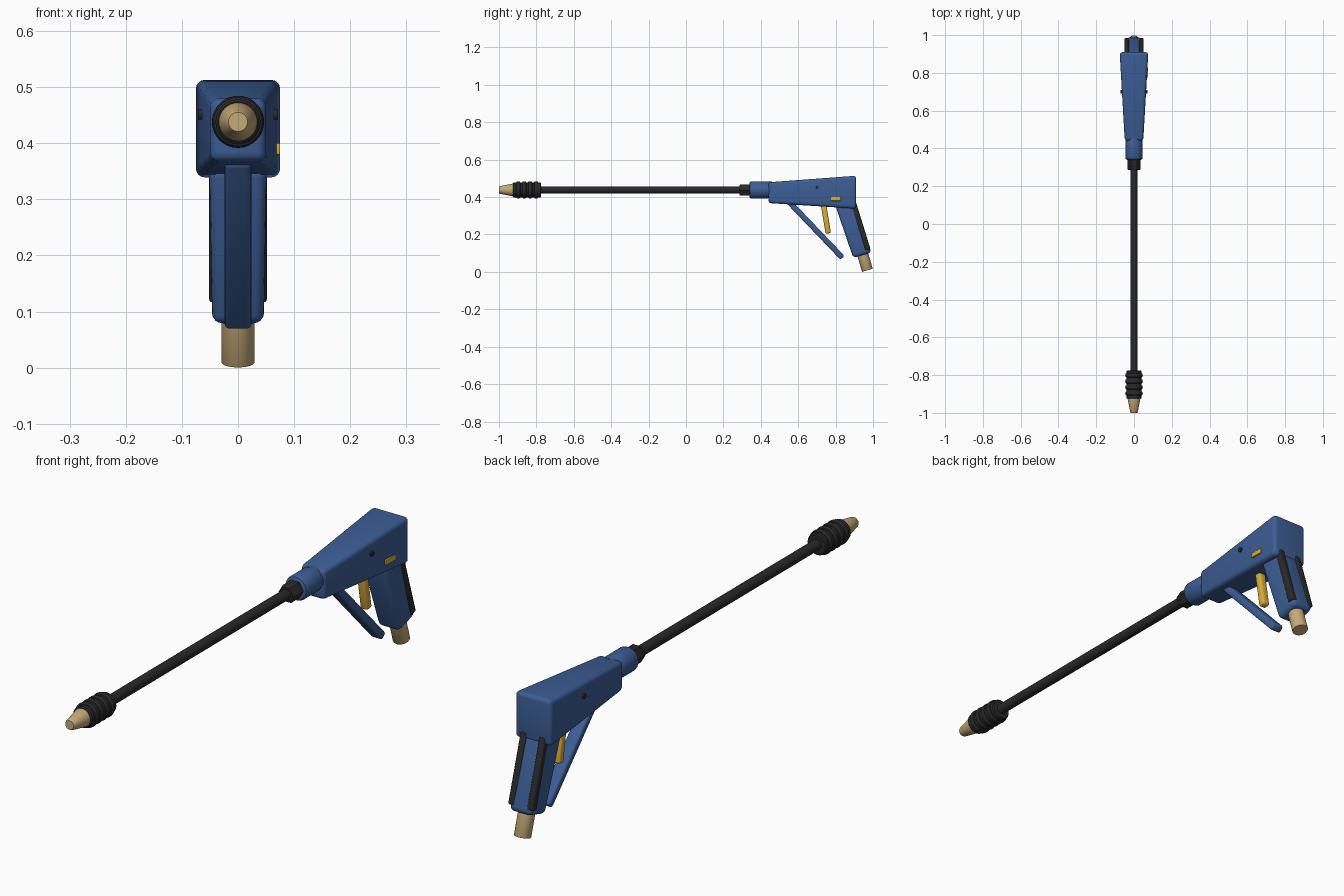
import bpy, bmesh
from math import sin, cos, pi, radians
from mathutils import Matrix, Vector

if "Cube" in bpy.data.objects:
    bpy.data.objects.remove(bpy.data.objects["Cube"])


def material(name, rgb):
    m = bpy.data.materials.new(name)
    m.diffuse_color = (*rgb, 1)
    m.use_nodes = True
    m.node_tree.nodes["Principled BSDF"].inputs["Base Color"].default_value = m.diffuse_color
    return m


BLUE = material("blue_plastic", (0.045, 0.11, 0.30))
BLACK = material("black_rubber", (0.022, 0.022, 0.024))
BRASS = material("brass", (0.56, 0.40, 0.19))
YELLOW = material("yellow_plastic", (0.70, 0.42, 0.04))
AXIS_Z = 0.438
TILT = radians(16.5)


def finish(name, bm, mat, bevel=0, segments=3):
    bmesh.ops.recalc_face_normals(bm, faces=bm.faces)
    if bevel:
        bmesh.ops.bevel(bm, geom=bm.edges[:], offset=bevel, segments=segments,
                        profile=0.5, affect='EDGES', clamp_overlap=True)
    me = bpy.data.meshes.new(name)
    bm.to_mesh(me)
    bm.free()
    ob = bpy.data.objects.new(name, me)
    bpy.context.collection.objects.link(ob)
    me.materials.append(mat)
    bpy.ops.object.select_all(action='DESELECT')
    ob.select_set(True)
    bpy.context.view_layer.objects.active = ob
    bpy.ops.object.shade_smooth_by_angle(angle=radians(35))
    return ob


def lathe(name, profile, mat, matrix, sides=32):
    """Capped revolve of (height, radius) points about local z."""
    bm = bmesh.new()
    rings = [[bm.verts.new(matrix @ Vector((r * cos(2 * pi * i / sides), r * sin(2 * pi * i / sides), h)))
              for i in range(sides)] for h, r in profile]
    for a, b in zip(rings, rings[1:]):
        for i in range(sides):
            j = (i + 1) % sides
            bm.faces.new((a[i], a[j], b[j], b[i]))
    bm.faces.new(rings[0])
    bm.faces.new(rings[-1])
    return finish(name, bm, mat)


def prism(name, pts, mat, bevel, x0=0, segments=3):
    """Side profile of (y, z, half width) points, closed symmetrically about x0."""
    bm = bmesh.new()
    left = [bm.verts.new((x0 - w, y, z)) for y, z, w in pts]
    right = [bm.verts.new((x0 + w, y, z)) for y, z, w in pts]
    bm.faces.new(left)
    bm.faces.new(right)
    for i in range(len(pts)):
        j = (i + 1) % len(pts)
        bm.faces.new((left[i], left[j], right[j], right[i]))
    return finish(name, bm, mat, bevel, segments)


def bar(name, a, b, thick, half, mat, bevel, x0=0):
    """Rounded bar between two (y, z) points."""
    a, b = Vector(a), Vector(b)
    d = (b - a).normalized()
    n = Vector((-d.y, d.x)) * thick / 2
    return prism(name, [(*p, half) for p in (a + n, b + n, b - n, a - n)], mat, bevel, x0)


# Lance parts, revolved along y
along_y = Matrix.Translation((0, 0, AXIS_Z)) @ Matrix.Rotation(-pi / 2, 4, 'X')
lathe("nozzle_tip", [(-1, 0.017), (-0.995, 0.020), (-0.925, 0.034), (-0.90, 0.034)], BRASS, along_y)
grip = [(-0.925, 0.036), (-0.921, 0.040)]
for c in (-0.897, -0.865, -0.833, -0.801):
    grip += [(c - 0.011 * cos(k * pi / 6), 0.040 + 0.0065 * sin(k * pi / 6)) for k in range(7)]
grip += [(-0.779, 0.040), (-0.775, 0.036)]
lathe("nozzle_grip", grip, BLACK, along_y)
lathe("lance_tube", [(-0.80, 0.0195), (0.32, 0.0195)], BLACK, along_y)
lathe("hex_nut", [(0.285, 0.030), (0.290, 0.034), (0.345, 0.034)], BLACK, along_y, 6)
lathe("collar", [(0.340, 0.038), (0.343, 0.043), (0.350, 0.046), (0.432, 0.046),
                 (0.440, 0.044), (0.46, 0.044)], BLUE, along_y)

# Tapered gun body
prism("gun_body", [(0.44, 0.368, 0.049), (0.44, 0.479, 0.049),
                   (0.91, 0.514, 0.076), (0.91, 0.338, 0.076)], BLUE, 0.016, segments=4)


# Handle frame: u runs up the handle, v towards its back
def hp(u, v):
    return (0.970 - u * sin(TILT) + v * cos(TILT), 0.0085 + u * cos(TILT) + v * sin(TILT))


prism("handle", [(*hp(0.085, -0.054), 0.046), (*hp(0.085, 0.047), 0.046),
                 (*hp(0.38, 0.037), 0.051), (*hp(0.38, -0.066), 0.051)], BLUE, 0.018, segments=4)
for side, x in (("left", -0.039), ("right", 0.039)):
    bar("handle_strip_" + side, hp(0.105, 0.034), hp(0.365, 0.031), 0.028, 0.0125, BLACK, 0.006, x)

# Hose inlet under the handle
inlet = Matrix.Translation((0, *hp(0, 0))) @ Matrix.Rotation(TILT, 4, 'X')
lathe("hose_inlet", [(0, 0.0285), (0.002, 0.0298), (0.12, 0.0298)], BRASS, inlet)

# Trigger, safety lever and side button
bar("trigger", (0.553, 0.372), (0.836, 0.076), 0.030, 0.024, BLUE, 0.009)
bar("safety_lever", (0.732, 0.38), (0.761, 0.206), 0.029, 0.016, YELLOW, 0.008)
bar("side_button", (0.775, 0.390), (0.828, 0.390), 0.020, 0.006, YELLOW, 0.002, 0.069)

# Pivot pin through the body
pin = Matrix.Translation((0, 0.70, 0.451)) @ Matrix.Rotation(pi / 2, 4, 'Y')
lathe("pivot_pin", [(-0.071, 0.009), (0.071, 0.009)], BLACK, pin, 20)
